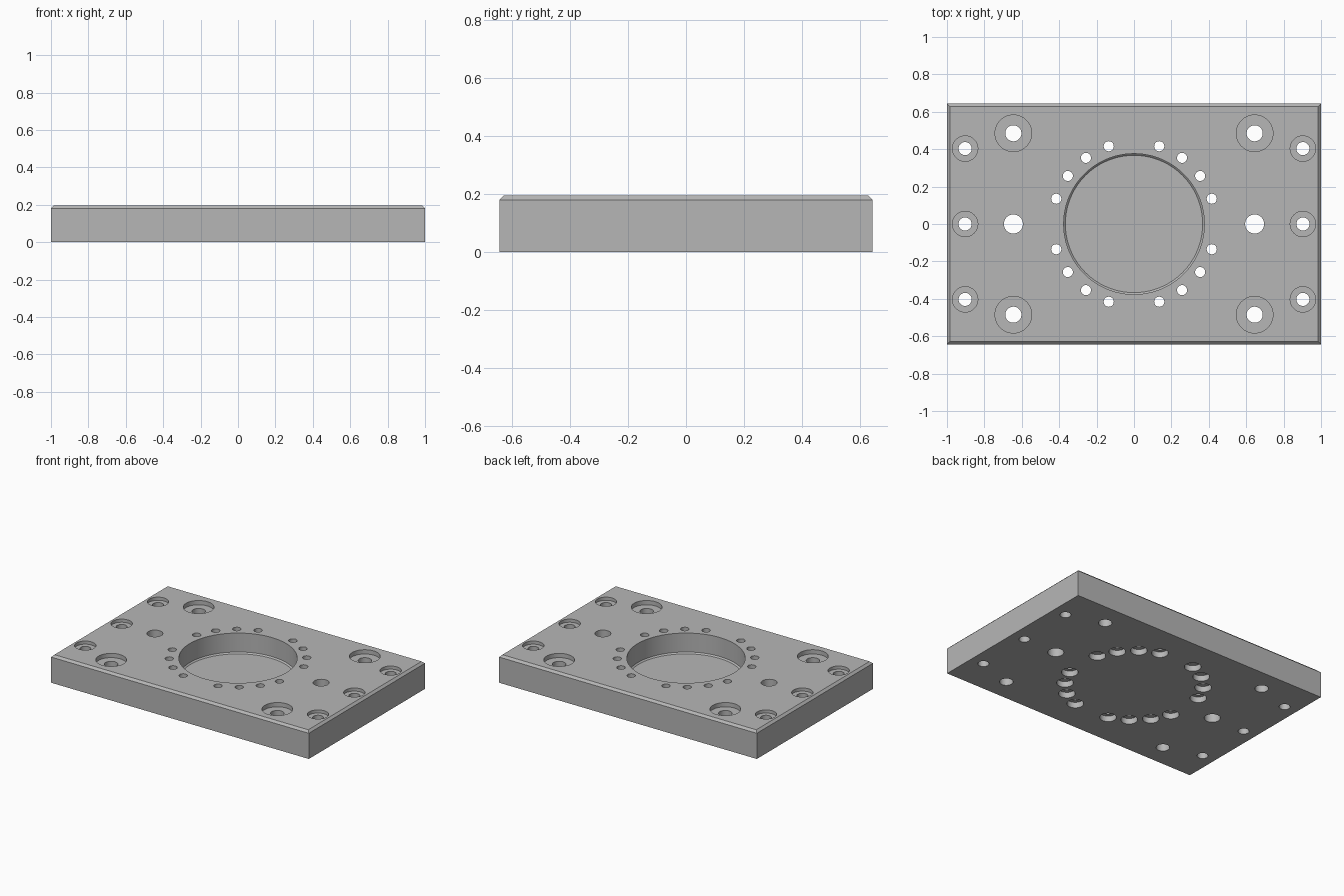
import bpy, bmesh
from math import cos, sin, radians, pi

if "Cube" in bpy.data.objects:
    bpy.data.objects.remove(bpy.data.objects["Cube"], do_unlink=True)

HX, HY, H, CHAMFER = 1.0, 0.643, 0.195, 0.015
LOW, HIGH = -0.05, H + 0.05

steel = bpy.data.materials.new("machined_grey")
steel.use_nodes = True
steel.diffuse_color = (0.47, 0.47, 0.47, 1)
steel.node_tree.nodes["Principled BSDF"].inputs["Base Color"].default_value = steel.diffuse_color


def finish(bm, name):
    bmesh.ops.recalc_face_normals(bm, faces=bm.faces)
    mesh = bpy.data.meshes.new(name)
    bm.to_mesh(mesh)
    bm.free()
    mesh.materials.append(steel)
    obj = bpy.data.objects.new(name, mesh)
    bpy.context.collection.objects.link(obj)
    return obj


def turned_cutter(bm, x, y, profile, sides=32):
    """Closed solid of revolution from (radius, z) pairs."""
    rings = [[bm.verts.new((x + r * cos(2 * pi * i / sides),
                            y + r * sin(2 * pi * i / sides), z))
              for i in range(sides)] for r, z in profile]
    for a, b in zip(rings, rings[1:]):
        for i in range(sides):
            j = (i + 1) % sides
            bm.faces.new((a[i], a[j], b[j], b[i]))
    bm.faces.new(rings[0][::-1])
    bm.faces.new(rings[-1])


def top_bore(hole, bore, depth):
    return [(hole, LOW), (hole, H - depth), (bore, H - depth), (bore, HIGH)]


# Plate with chamfered top edges
bm = bmesh.new()
bmesh.ops.create_cube(bm, size=1)
for v in bm.verts:
    v.co = (v.co.x * 2 * HX, v.co.y * 2 * HY, (v.co.z + 0.5) * H)
top_edges = [e for e in bm.edges if all(v.co.z > H / 2 for v in e.verts)]
bmesh.ops.bevel(bm, geom=top_edges, offset=CHAMFER, segments=1, affect='EDGES')
plate = finish(bm, "mounting_plate")

# All holes gathered into one cutter
bm = bmesh.new()

# Central blind pocket with a small chamfer at its floor
turned_cutter(bm, 0, 0, [(0.367, 0.053), (0.376, 0.062), (0.376, HIGH)], 96)

for sx in (-1, 1):
    # Plain dowel hole
    turned_cutter(bm, sx * 0.645, 0, [(0.051, LOW), (0.051, HIGH)])
    # Large counterbored corner holes
    for sy in (-1, 1):
        turned_cutter(bm, sx * 0.645, sy * 0.485, top_bore(0.043, 0.098, 0.03), 48)
    # Small counterbored end holes
    for y in (-0.403, 0, 0.403):
        turned_cutter(bm, sx * 0.903, y, top_bore(0.035, 0.068, 0.022), 40)

# Bolt circle, counterbored from below, four holes per quadrant
for quadrant in range(4):
    for step in range(1, 5):
        a = radians(90 * quadrant + 18 * step)
        turned_cutter(bm, 0.437 * cos(a), 0.437 * sin(a),
                      [(0.053, LOW), (0.053, 0.04), (0.027, 0.04), (0.027, HIGH)])
cutter = finish(bm, "hole_cutter")
cutter.hide_render = True

# Drill the plate
cut = plate.modifiers.new("drill", 'BOOLEAN')
cut.operation = 'DIFFERENCE'
cut.solver = 'EXACT'
cut.object = cutter
bpy.ops.object.select_all(action='DESELECT')
bpy.context.view_layer.objects.active = plate
plate.select_set(True)
bpy.ops.object.modifier_apply(modifier=cut.name)
bpy.data.objects.remove(cutter, do_unlink=True)
bpy.ops.object.shade_smooth_by_angle(angle=radians(30))
